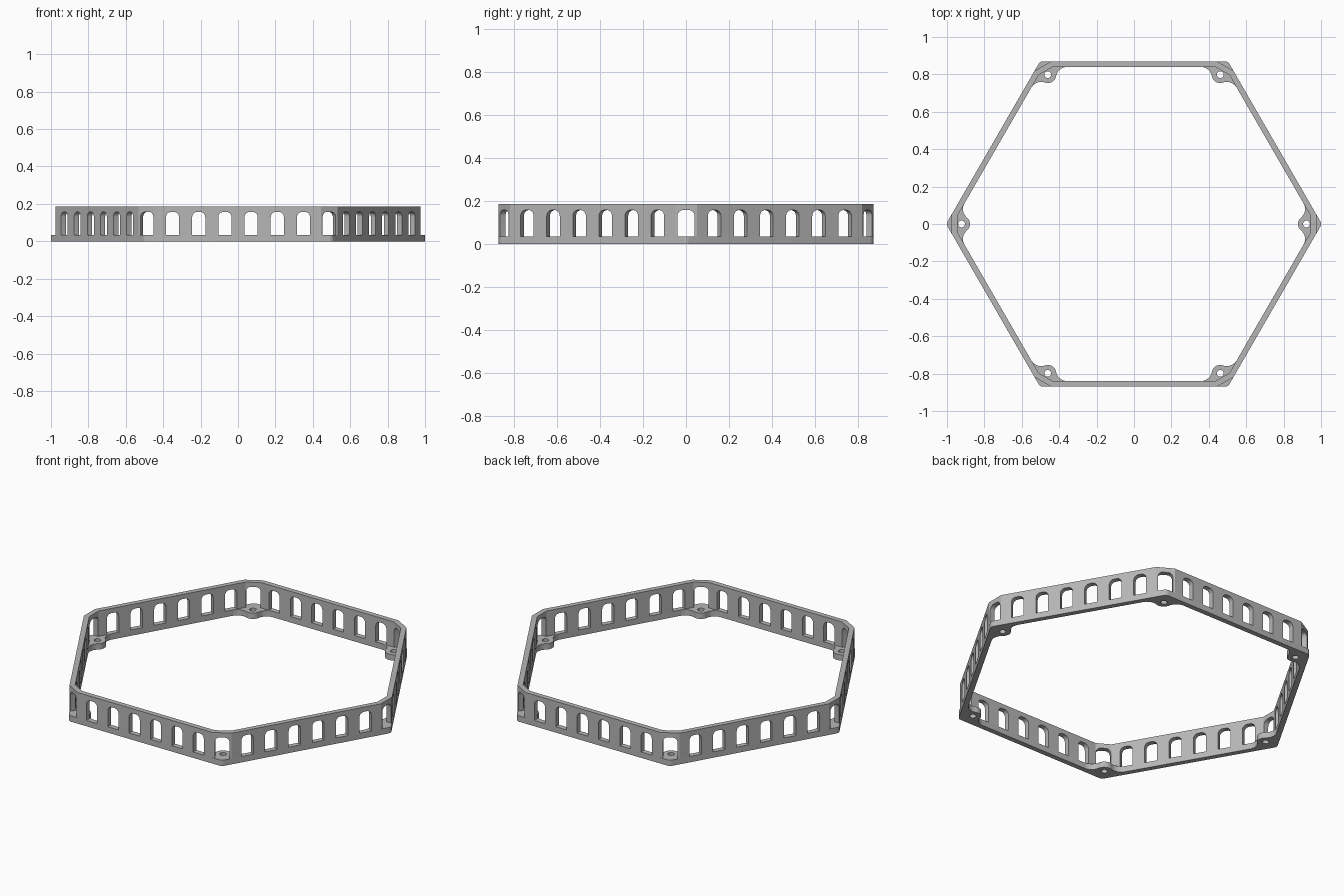
import bpy
import bmesh
from math import sin, cos, pi, sqrt, atan2, radians
from mathutils import Matrix, Vector

if "Cube" in bpy.data.objects:
    bpy.data.objects.remove(bpy.data.objects["Cube"])

OUT, INN = 0.87, 0.84            # outer and inner distance of the six sides
SILL, TOP = 0.035, 0.185         # base plate thickness, overall height
HEAD = 0.157                     # top of the windows
LOBE_X, LOBE_R, HOLE_R, FILLET = 0.922, 0.045, 0.018, 0.06
C30, S30 = cos(pi / 6), sin(pi / 6)

grey = bpy.data.materials.new("plain_grey")
grey.use_nodes = True
colour = (0.47, 0.47, 0.47, 1)
grey.diffuse_color = colour
for node in grey.node_tree.nodes:
    if node.type == 'BSDF_PRINCIPLED':
        node.inputs["Base Color"].default_value = colour


def arc(cx, cy, r, a0, a1, n):
    return [(cx + r * cos(a0 + (a1 - a0) * i / n),
             cy + r * sin(a0 + (a1 - a0) * i / n)) for i in range(n + 1)]


def six(corner):
    """Repeat the points of one corner around the hexagon."""
    pts = []
    for k in range(6):
        c, s = cos(k * pi / 3), sin(k * pi / 3)
        pts += [(x * c - y * s, x * s + y * c) for x, y in corner]
    return pts


def make_object(name, bm):
    bmesh.ops.recalc_face_normals(bm, faces=bm.faces)
    mesh = bpy.data.meshes.new(name)
    bm.to_mesh(mesh)
    bm.free()
    obj = bpy.data.objects.new(name, mesh)
    bpy.context.collection.objects.link(obj)
    return obj


def activate(obj):
    bpy.ops.object.select_all(action='DESELECT')
    obj.select_set(True)
    bpy.context.view_layer.objects.active = obj


def finish(obj):
    obj.data.materials.clear()
    obj.data.materials.append(grey)
    activate(obj)
    bpy.ops.object.shade_smooth_by_angle(angle=radians(20))


# Base plate: rounded hexagon, inner opening with screw lobes, screw holes
outer = six(arc((OUT - 0.03) / C30, 0, 0.03, -pi / 6, pi / 6, 6))

depth = INN - LOBE_X * C30
along = sqrt((FILLET + LOBE_R) ** 2 - (FILLET - depth) ** 2)
fx = LOBE_X - S30 * along + C30 * (depth - FILLET)
fy = C30 * along + S30 * (depth - FILLET)
turn = atan2(fy, fx - LOBE_X)
half = arc(LOBE_X, 0, LOBE_R, pi, turn, 7)
half += arc(fx, fy, FILLET, turn - pi, pi / 6, 9)[1:]
inner = six([(x, -y) for x, y in reversed(half[1:])] + half)

loops = [outer, inner]
for k in range(6):
    a = k * pi / 3
    loops.append(arc(LOBE_X * cos(a), LOBE_X * sin(a), HOLE_R, 0, 2 * pi, 24)[:-1])

curve = bpy.data.curves.new("base_plate", 'CURVE')
curve.dimensions = '2D'
curve.fill_mode = 'BOTH'
curve.extrude = SILL / 2
for loop in loops:
    spline = curve.splines.new('POLY')
    spline.points.add(len(loop) - 1)
    for point, (x, y) in zip(spline.points, loop):
        point.co = (x, y, 0, 1)
    spline.use_cyclic_u = True
base = bpy.data.objects.new("base_plate", curve)
bpy.context.collection.objects.link(base)
base.location.z = SILL / 2
activate(base)
bpy.ops.object.convert(target='MESH')
base = bpy.context.view_layer.objects.active
bm = bmesh.new()
bm.from_mesh(base.data)
bmesh.ops.remove_doubles(bm, verts=bm.verts, dist=0.0001)
bmesh.ops.recalc_face_normals(bm, faces=bm.faces)
bm.to_mesh(base.data)
bm.free()
finish(base)


# Wall: hexagonal ring with cut-off corners
def cut_hexagon(side, corner):
    y = (side - corner * C30) / S30
    return six([(corner, -y), (corner, y)])


bm = bmesh.new()
rings = []
for pts, z in ((cut_hexagon(OUT, 0.975), SILL), (cut_hexagon(OUT, 0.975), TOP),
               (cut_hexagon(INN, 0.945), TOP), (cut_hexagon(INN, 0.945), SILL)):
    rings.append([bm.verts.new((x, y, z)) for x, y in pts])
for r in range(4):
    a, b = rings[r], rings[(r + 1) % 4]
    for i in range(len(a)):
        j = (i + 1) % len(a)
        bm.faces.new((a[i], a[j], b[j], b[i]))
wall = make_object("window_wall", bm)

# Window cutters: round-shouldered openings, six per side and one per corner
cutters = bmesh.new()


def add_window(angle, offset, width, near, far):
    w, r = width / 2, 0.027
    shape = [(-w, 0.01), (w, 0.01)]
    shape += arc(w - r, HEAD - r, r, 0, pi / 2, 6)
    shape += arc(r - w, HEAD - r, r, pi / 2, pi, 6)
    turn_z = Matrix.Rotation(angle, 3, 'Z')
    ends = [[cutters.verts.new(turn_z @ Vector((d, offset + y, z))) for y, z in shape]
            for d in (near, far)]
    cutters.faces.new(ends[0])
    cutters.faces.new(ends[1][::-1])
    for i in range(len(shape)):
        j = (i + 1) % len(shape)
        cutters.faces.new((ends[0][j], ends[0][i], ends[1][i], ends[1][j]))


for k in range(6):
    add_window(k * pi / 3, 0, 0.08, 0.9, 1.03)
    for i in range(6):
        add_window(k * pi / 3 + pi / 6, (i - 2.5) * 0.14, 0.07, 0.8, 0.9)
cutter = make_object("window_cutter", cutters)
cutter.hide_render = True

cut = wall.modifiers.new("windows", 'BOOLEAN')
cut.operation = 'DIFFERENCE'
cut.solver = 'EXACT'
cut.object = cutter
activate(wall)
bpy.ops.object.modifier_apply(modifier=cut.name)
bpy.data.objects.remove(cutter)
finish(wall)
